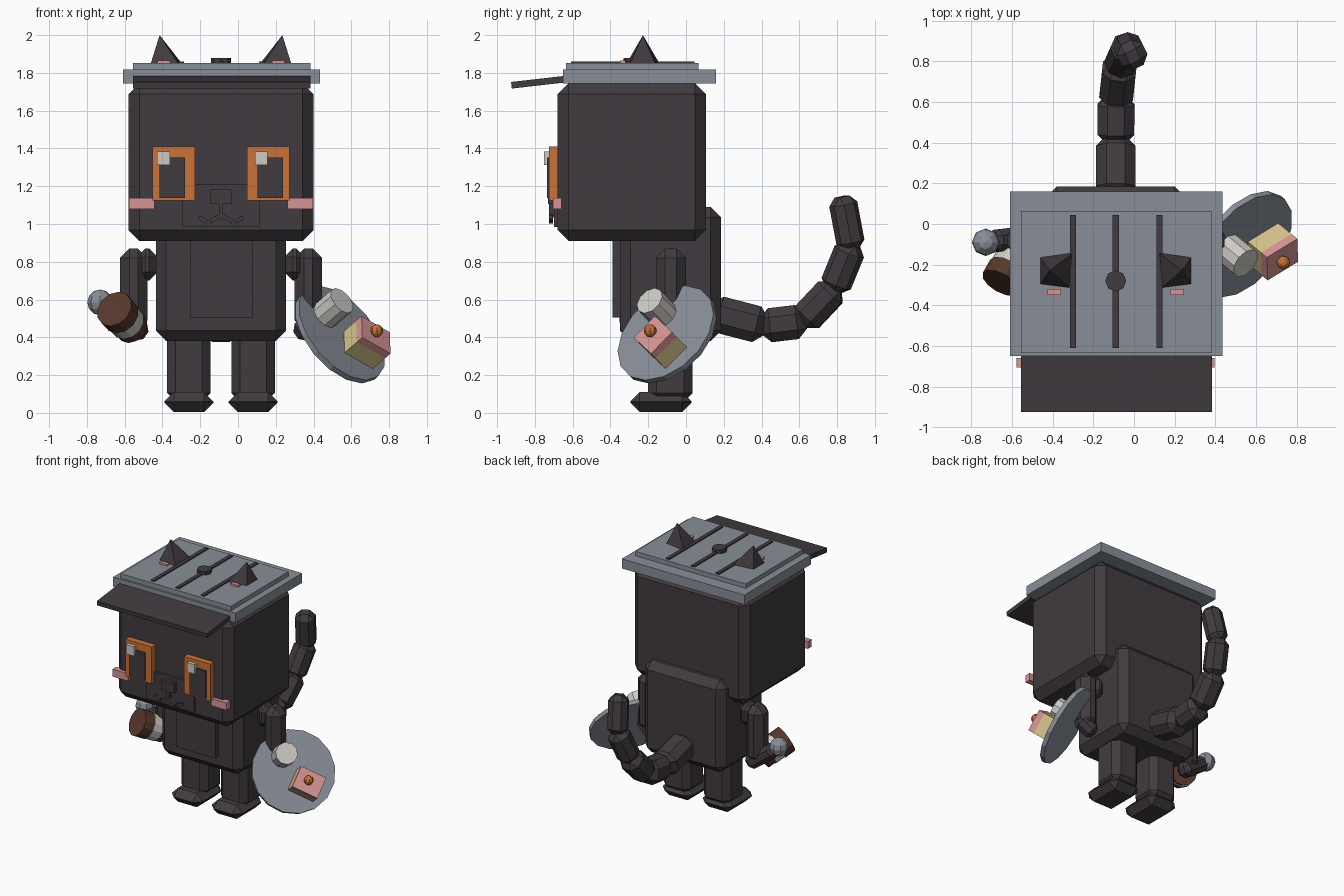
import bpy, bmesh, math
from mathutils import Vector, Matrix

if "Cube" in bpy.data.objects:
    bpy.data.objects.remove(bpy.data.objects["Cube"])

CX = -0.09  # symmetry plane of the figure


def mat(name, r, g, b):
    m = bpy.data.materials.new(name)
    m.diffuse_color = (r, g, b, 1)
    m.use_nodes = True
    m.node_tree.nodes["Principled BSDF"].inputs["Base Color"].default_value = m.diffuse_color
    return m


FUR = mat("charcoal", 0.052, 0.043, 0.049)
GREY = mat("slate_grey", 0.25, 0.275, 0.315)
ORANGE = mat("orange", 0.60, 0.17, 0.035)
PINK = mat("pink", 0.68, 0.30, 0.30)
WHITE = mat("off_white", 0.62, 0.60, 0.56)
CREAM = mat("cream_yellow", 0.67, 0.55, 0.26)
BROWN = mat("brown", 0.095, 0.040, 0.025)


def finish(name, bm, material, matrix=None):
    bmesh.ops.recalc_face_normals(bm, faces=bm.faces)
    if matrix is not None:
        bm.transform(matrix)
    me = bpy.data.meshes.new(name)
    bm.to_mesh(me)
    bm.free()
    me.materials.append(material)
    ob = bpy.data.objects.new(name, me)
    bpy.context.collection.objects.link(ob)
    return ob


def box_mesh(size, bevel):
    bm = bmesh.new()
    bmesh.ops.create_cube(bm, size=1)
    bmesh.ops.scale(bm, vec=size, verts=bm.verts)
    if bevel:
        bmesh.ops.bevel(bm, geom=bm.edges[:], offset=bevel, segments=1,
                        affect='EDGES', profile=0.5)
    return bm


def box(name, x, y, z, material, bevel=0):
    """Box from (min, max) ranges."""
    lo, hi = Vector((x[0], y[0], z[0])), Vector((x[1], y[1], z[1]))
    return finish(name, box_mesh(hi - lo, bevel), material,
                  Matrix.Translation((lo + hi) / 2))


def between(p, q):
    p, q = Vector(p), Vector(q)
    rot = (q - p).to_track_quat('Z', 'Y').to_matrix().to_4x4()
    return Matrix.Translation((p + q) / 2) @ rot, (q - p).length


def beam(name, p, q, width, material, bevel=0):
    m, length = between(p, q)
    return finish(name, box_mesh((width, width, length), bevel), material, m)


def rod(name, p, q, r, material, sides):
    m, length = between(p, q)
    bm = bmesh.new()
    bmesh.ops.create_cone(bm, cap_ends=True, segments=sides, radius1=r,
                          radius2=r, depth=length)
    return finish(name, bm, material, m)


def ball(name, c, r, material, u=8, v=6):
    bm = bmesh.new()
    bmesh.ops.create_uvsphere(bm, u_segments=u, v_segments=v, radius=r)
    return finish(name, bm, material, Matrix.Translation(c))


# Head, body and belly panel
box("head", (-0.58, 0.40), (-0.68, 0.105), (0.91, 1.745), FUR, 0.058)
box("body", (-0.435, 0.255), (-0.35, 0.185), (0.38, 1.09), FUR, 0.055)
box("belly_panel", (-0.255, 0.08), (-0.39, -0.30), (0.505, 0.99), FUR)

# Hat with brim, visor, stripes and button
box("hat_brim", (-0.61, 0.435), (-0.65, 0.16), (1.743, 1.817), GREY)
box("hat_crown", (-0.555, 0.385), (-0.635, 0.065), (1.81, 1.852), GREY)
visor = Matrix.Translation((-0.085, -0.77, 1.752)) @ Matrix.Rotation(math.radians(6.5), 4, 'X')
finish("hat_visor", box_mesh((0.94, 0.31, 0.035), 0), FUR, visor)
for sx in (-0.30, CX, 0.125):
    box("hat_stripe", (sx - 0.015, sx + 0.015), (-0.61, 0.045), (1.84, 1.86), FUR)
rod("hat_button", (CX, -0.28, 1.845), (CX, -0.28, 1.88), 0.052, FUR, 8)

# Parts that come in pairs
for s, side in ((-1, "left"), (1, "right")):
    def span(a, b):
        return tuple(sorted((CX + s * a, CX + s * b)))

    # Ear: leaning pyramid with a small pink patch in front
    bm = bmesh.new()
    base = [bm.verts.new((CX + s * x, y, 1.84)) for x, y in
            ((0.20, -0.135), (0.375, -0.16), (0.375, -0.30), (0.22, -0.32))]
    tip = bm.verts.new((CX + s * 0.325, -0.228, 2.0))
    bm.faces.new(base)
    for i in range(4):
        bm.faces.new((base[i], base[(i + 1) % 4], tip))
    finish(side + "_ear", bm, FUR)
    box(side + "_ear_inner", span(0.27, 0.335), (-0.35, -0.32), (1.845, 1.866), PINK)

    # Eye, pupil and cheek
    box(side + "_eye", span(0.137, 0.362), (-0.726, -0.67), (1.125, 1.41), ORANGE)
    px = -0.348 if s < 0 else 0.17
    box(side + "_pupil", (px - 0.068, px + 0.068), (-0.735, -0.72), (1.138, 1.352), FUR)
    box(side + "_eye_shine", (px - 0.08, px - 0.013), (-0.752, -0.72), (1.312, 1.385), WHITE)
    box(side + "_cheek", span(0.353, 0.487), (-0.705, -0.66), (1.08, 1.137), PINK)

    # Mouth strokes
    pts = [(CX + s * 0.118, -0.715, 1.035), (CX + s * 0.075, -0.715, 1.013)]
    beam(side + "_mouth_outer", pts[0], pts[1], 0.022, FUR)
    beam(side + "_mouth_inner", (CX + s * 0.06, -0.715, 1.013),
         (CX, -0.715, 1.045), 0.022, FUR)

    # Leg and foot
    box(side + "_leg", span(0.055, 0.285), (-0.20, 0.035), (0.06, 0.44), FUR, 0.045)
    box(side + "_foot", span(0.04, 0.30), (-0.295, 0.03), (0.004, 0.11), FUR, 0.05)

    # Shoulder, upper arm and forearm
    box(side + "_shoulder", span(0.335, 0.445), (-0.155, -0.005), (0.70, 0.87), FUR, 0.045)
    box(side + "_upper_arm", span(0.39, 0.535), (-0.16, 0.0), (0.44, 0.87), FUR, 0.05)
    reach = 0.61 if s < 0 else 0.53
    beam(side + "_forearm", (CX + s * 0.40, -0.06, 0.41),
         (CX + s * reach, -0.085, 0.41 + (reach - 0.40) * 0.72), 0.11, FUR, 0.032)

# Muzzle, nose and mouth centre
box("muzzle", (-0.295, 0.115), (-0.70, -0.66), (0.985, 1.21), FUR)
box("nose", (-0.145, -0.035), (-0.73, -0.69), (1.105, 1.182), FUR)
box("mouth_centre", (CX - 0.011, CX + 0.011), (-0.725, -0.69), (1.035, 1.11), FUR)

# Tail: chain of chamfered blocks
tail = [(-0.09, 0.14, 0.53), (-0.09, 0.41, 0.46), (-0.088, 0.62, 0.485),
        (-0.07, 0.785, 0.66), (-0.03, 0.875, 0.88), (-0.005, 0.825, 1.145)]
for i, (p, q) in enumerate(zip(tail, tail[1:])):
    d = (Vector(q) - Vector(p)).normalized() * 0.015
    end = Vector(q) + (d if i < 4 else Vector())
    beam("tail_segment", Vector(p) - d, end, 0.195 - 0.014 * i, FUR, 0.052 - 0.003 * i)

# Grey hand and drinking cup on the left
ball("left_hand", (-0.73, -0.09, 0.585), 0.068, GREY)
a, b = Vector((-0.655, -0.29, 0.55)), Vector((-0.56, -0.12, 0.45))
for name, t0, t1, r, m in (("cup_lid", 0, 0.38, 0.102, BROWN),
                           ("cup_band", 0.38, 0.75, 0.096, WHITE),
                           ("cup_base", 0.75, 1, 0.09, BROWN)):
    rod(name, a.lerp(b, t0), a.lerp(b, t1), r, m, 12)

# Tilted serving plate on the right, with cup and cake
n = Vector((0.64, -0.53, 0.55)).normalized()
u = Vector((0.76, 0.47, -0.44))
u = (u - n * u.dot(n)).normalized()
v = n.cross(u)
centre = Vector((0.54, -0.10, 0.415))
rod("plate", centre - n * 0.016, centre + n * 0.016, 0.30, GREY, 16)
cup = Vector((0.51, -0.16, 0.56)) - n * 0.093
rod("white_cup", cup + n * 0.01, cup + n * 0.155, 0.08, WHITE, 10)
cake = Vector((0.628, -0.09, 0.325))


def cake_layer(name, h0, h1, m):
    frame = Matrix((u, v, n)).transposed().to_4x4()
    frame = Matrix.Translation(cake + n * (h0 + h1) / 2) @ frame
    finish(name, box_mesh((0.195, 0.16, h1 - h0), 0), m, frame)


cake_layer("cake_sponge", 0.005, 0.115, CREAM)
cake_layer("cake_icing", 0.115, 0.16, PINK)
ball("cake_cherry", (0.735, -0.19, 0.435), 0.034, ORANGE)
